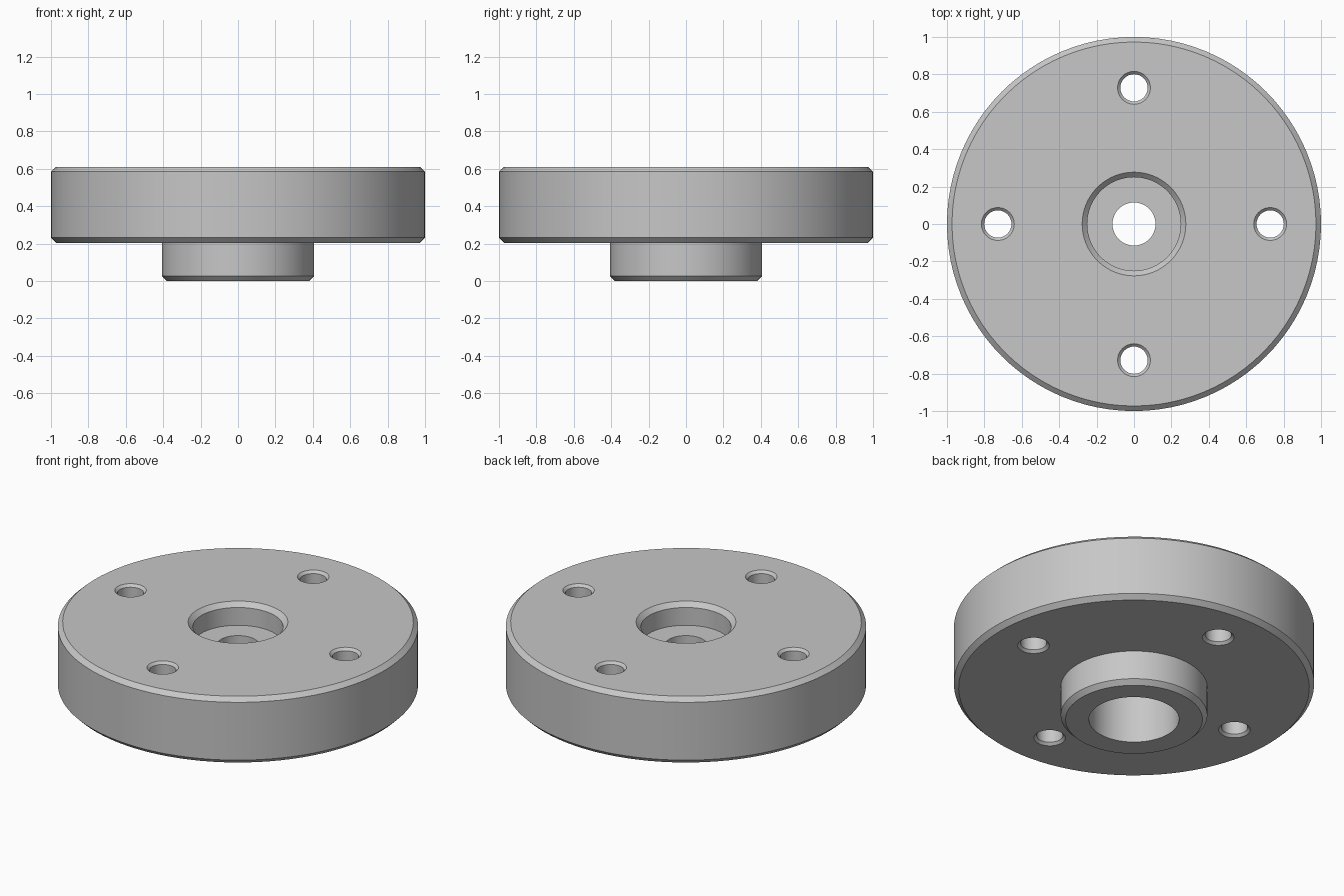
import bpy, bmesh, math

if "Cube" in bpy.data.objects:
    bpy.data.objects.remove(bpy.data.objects["Cube"])

SEG = 96

metal = bpy.data.materials.new("grey metal")
metal.diffuse_color = (0.57, 0.57, 0.57, 1)
metal.use_nodes = True
metal.node_tree.nodes["Principled BSDF"].inputs["Base Color"].default_value = metal.diffuse_color


def lathe(name, profile, seg, centre=(0, 0), solid=False):
    """Revolve an (r, z) profile; a solid one gets end caps, otherwise the profile closes."""
    bm = bmesh.new()
    rings = []
    for r, z in profile:
        angles = [2 * math.pi * i / seg for i in range(seg)]
        rings.append([bm.verts.new((centre[0] + r * math.cos(a),
                                    centre[1] + r * math.sin(a), z)) for a in angles])
    pairs = list(zip(rings, rings[1:]))
    if solid:
        bm.faces.new(rings[0])
        bm.faces.new(rings[-1])
    else:
        pairs.append((rings[-1], rings[0]))
    for lo, hi in pairs:
        for i in range(seg):
            j = (i + 1) % seg
            bm.faces.new((lo[i], lo[j], hi[j], hi[i]))
    bmesh.ops.recalc_face_normals(bm, faces=bm.faces)
    mesh = bpy.data.meshes.new(name)
    bm.to_mesh(mesh)
    bm.free()
    mesh.materials.append(metal)
    obj = bpy.data.objects.new(name, mesh)
    bpy.context.collection.objects.link(obj)
    return obj


# Flange disc with hub, stepped centre bore and chamfered rims
flange = lathe("flange", [
    (0.25, 0.0), (0.38, 0.0), (0.407, 0.027), (0.407, 0.204),     # hub
    (0.973, 0.204), (1.0, 0.231), (1.0, 0.585), (0.973, 0.61),    # disc
    (0.277, 0.61), (0.25, 0.583), (0.25, 0.474),                  # top recess
    (0.115, 0.474), (0.115, 0.338), (0.25, 0.338),                # web and lower bore
], SEG)

# Four bolt holes, chamfered at both ends
bpy.context.view_layer.objects.active = flange
flange.select_set(True)
hole = [(0.108, 0.184), (0.088, 0.204), (0.073, 0.219),
        (0.073, 0.595), (0.088, 0.61), (0.108, 0.63)]
for k in range(4):
    a = k * math.pi / 2
    cutter = lathe("bolt_hole_cutter", hole, 32,
                   (0.728 * math.cos(a), 0.728 * math.sin(a)), solid=True)
    cutter.hide_render = True
    mod = flange.modifiers.new("bolt_hole", 'BOOLEAN')
    mod.operation = 'DIFFERENCE'
    mod.solver = 'EXACT'
    mod.object = cutter
    bpy.ops.object.modifier_apply(modifier=mod.name)
    bpy.data.objects.remove(cutter)

bpy.ops.object.shade_smooth_by_angle(angle=math.radians(30))
